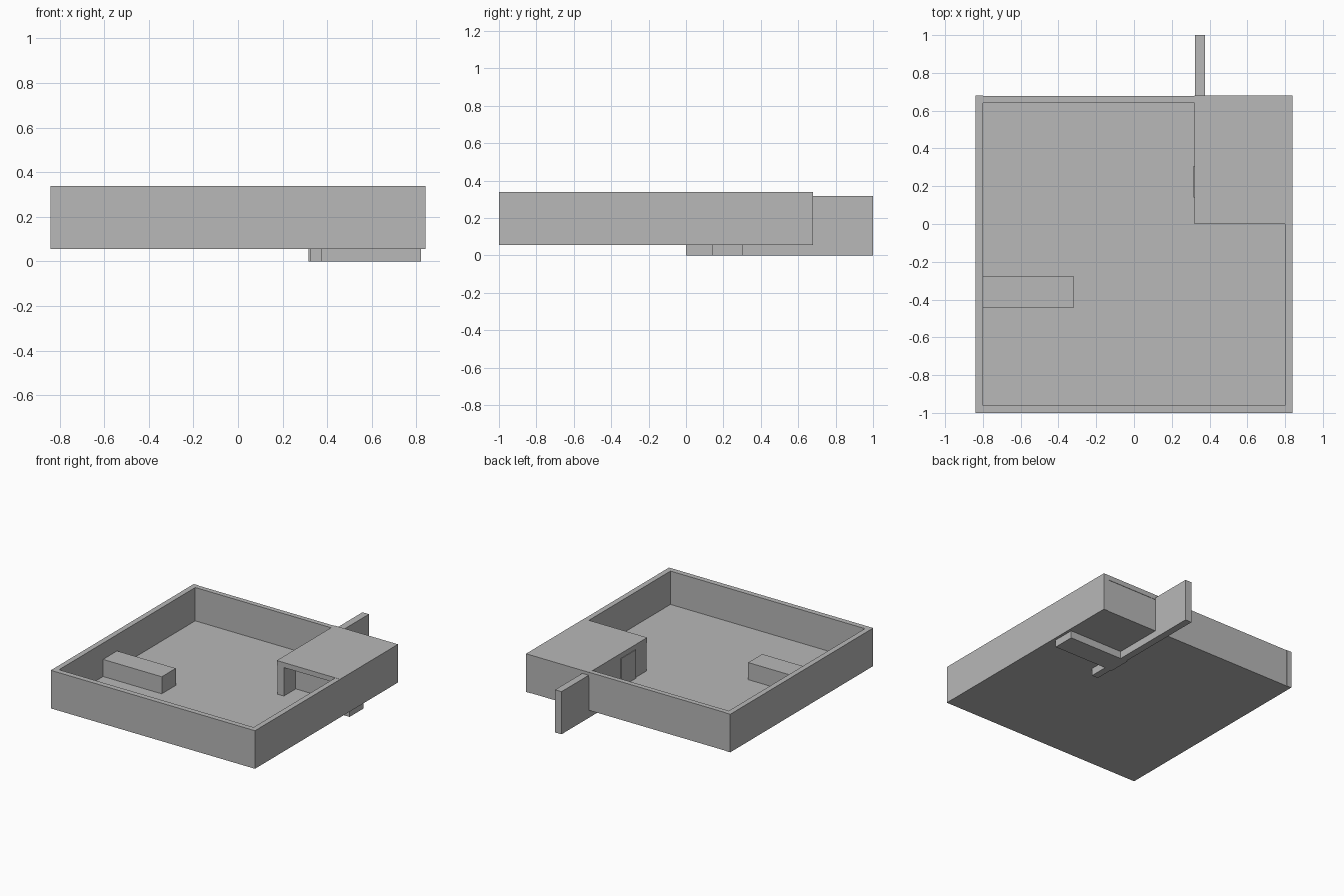
import bpy

# Remove the default cube only
old = bpy.data.objects.get("Cube")
if old:
    bpy.data.objects.remove(old, do_unlink=True)

# Single plain grey material
GREY = (0.48, 0.48, 0.48, 1.0)
mat = bpy.data.materials.new("plain_grey")
mat.use_nodes = True
mat.diffuse_color = GREY
bsdf = next(n for n in mat.node_tree.nodes if n.type == 'BSDF_PRINCIPLED')
bsdf.inputs["Base Color"].default_value = GREY


def box(name, x, y, z):
    """Add a flat-shaded box spanning the (min, max) pairs."""
    spans = (x, y, z)
    bpy.ops.mesh.primitive_cube_add(size=1, location=[(a + b) / 2 for a, b in spans])
    ob = bpy.context.object
    ob.name = name
    for v in ob.data.vertices:
        for i, (a, b) in enumerate(spans):
            v.co[i] *= b - a
    ob.data.materials.append(mat)
    return ob


HALF = 0.84            # half the tray width
FRONT, BACK = -1.0, 0.68
BASE, FLOOR, RIM = 0.055, 0.09, 0.338
WALL = 0.04
INNER = HALF - WALL
CEILING = 0.302

# Tray floor and outer walls
box("floor", (-HALF, HALF), (FRONT, BACK - 0.003), (BASE, FLOOR))
for side, name in ((-1, "right_wall"), (1, "left_wall")):
    box(name, sorted((side * INNER, side * HALF)), (FRONT, BACK), (BASE, RIM))
box("front_wall", (-INNER, INNER), (FRONT, FRONT + WALL), (FLOOR, RIM))
box("back_wall", (-INNER, INNER), (BACK - WALL, BACK - 0.003), (FLOOR, RIM))

# Low bench against the right wall
box("bench", (-INNER, -0.317), (-0.443, -0.278), (FLOOR, 0.217))

# Covered corner: roof slab, long partition running out the back, cross block
box("corner_roof", (0.319, HALF), (0.0, BACK), (CEILING, RIM + 0.001))
box("long_partition", (0.324, 0.377), (0.0, 1.0), (0.0, 0.317))
box("cross_block", (0.315, 0.82), (0.14, 0.306), (0.0, CEILING))
